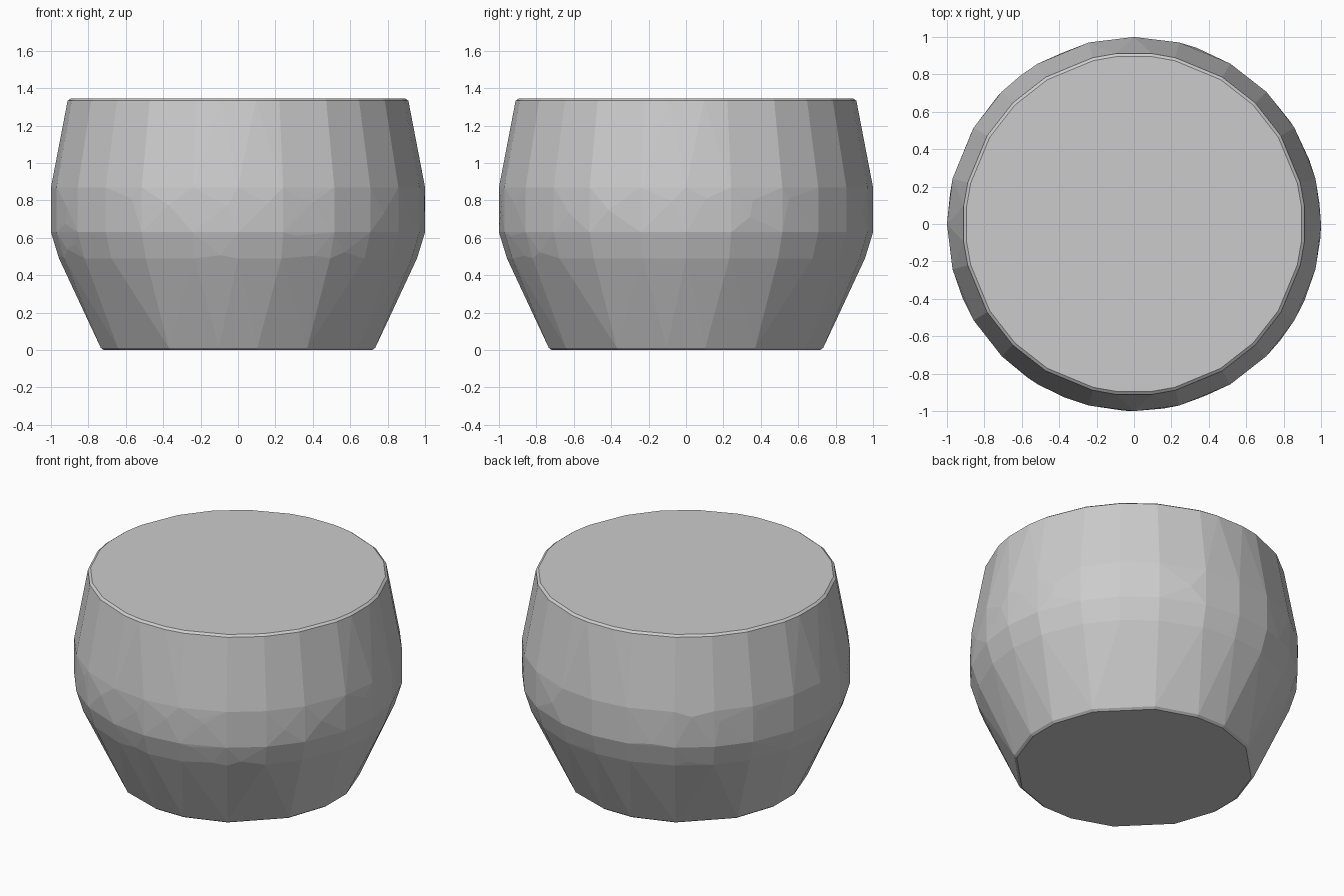
import bpy, bmesh, math, random

if "Cube" in bpy.data.objects:
    bpy.data.objects.remove(bpy.data.objects["Cube"])

random.seed(4)

# Quarter-turn angle sets (degrees), repeated around the pot
BASE = [8, 30, 60, 82]
BELLY = [0, 14, 31, 45, 59, 76]
RIM = [6, 14, 31, 45, 59, 76, 84]

bm = bmesh.new()


def ring(z, radius, angles, turn=0.0):
    for quarter in range(4):
        for a in angles:
            t = math.radians(a + turn + 90 * quarter)
            bm.verts.new((radius * math.cos(t), radius * math.sin(t), z))


# Base with a small bevel
ring(0.0, 0.725, BASE)
ring(0.012, 0.741, BASE)

# Rounded belly
ring(0.49, 0.957, BELLY)
ring(0.63, 1.0, BELLY)
ring(0.87, 1.0, BELLY)

# Rim with a small bevel
ring(1.333, 0.916, RIM)
ring(1.345, 0.9, RIM)

# Slightly uneven hammered facets around the lower belly
for i in range(130):
    z = random.uniform(0.5, 0.84)
    r = 1.002 - 0.72 * max(0, 0.74 - z) ** 2
    t = math.radians(i * 360 / 130 + random.uniform(-1.5, 1.5))
    r *= random.uniform(0.988, 0.998)
    bm.verts.new((r * math.cos(t), r * math.sin(t), z))

# Wrap everything in a single convex skin
hull = bmesh.ops.convex_hull(bm, input=bm.verts[:])
unused = {g for g in hull["geom_interior"] + hull["geom_unused"]
          if isinstance(g, bmesh.types.BMVert)}
bmesh.ops.delete(bm, geom=list(unused), context='VERTS')
bmesh.ops.dissolve_limit(bm, angle_limit=math.radians(1),
                         verts=bm.verts[:], edges=bm.edges[:])
bmesh.ops.recalc_face_normals(bm, faces=bm.faces[:])

mesh = bpy.data.meshes.new("pot_body")
bm.to_mesh(mesh)
bm.free()
pot = bpy.data.objects.new("pot_body", mesh)
bpy.context.collection.objects.link(pot)
